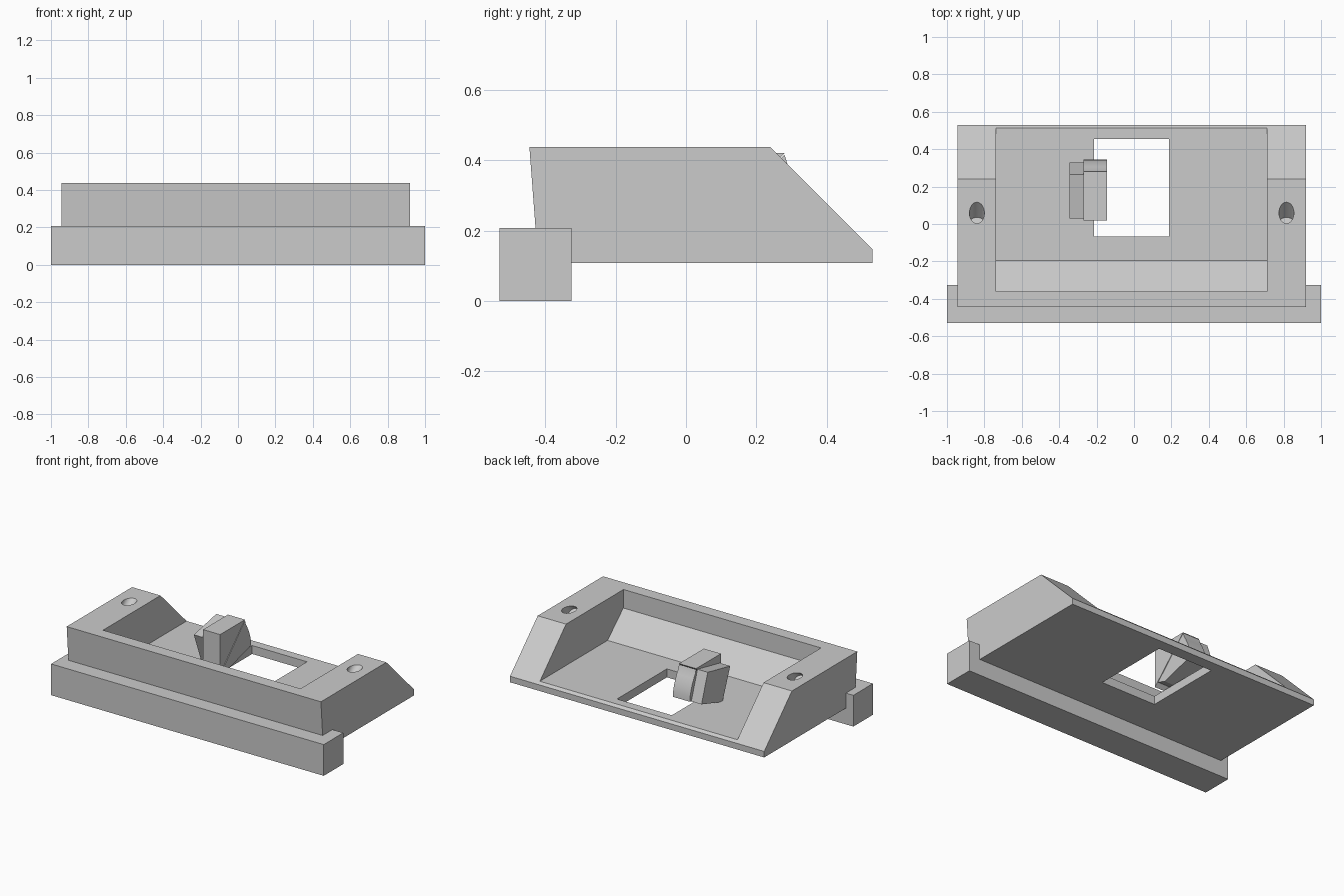
import bpy, bmesh, math

if "Cube" in bpy.data.objects:
    bpy.data.objects.remove(bpy.data.objects["Cube"])

grey = bpy.data.materials.new("light grey plastic")
grey.diffuse_color = (0.6, 0.6, 0.6, 1)
grey.use_nodes = True
grey.node_tree.nodes["Principled BSDF"].inputs["Base Color"].default_value = grey.diffuse_color


def prism(name, x0, x1, profile):
    """Extrude a side profile of (y, z) points from x0 to x1."""
    bm = bmesh.new()
    face = bm.faces.new([bm.verts.new((x0, y, z)) for y, z in profile])
    ext = bmesh.ops.extrude_face_region(bm, geom=[face])
    moved = [v for v in ext["geom"] if isinstance(v, bmesh.types.BMVert)]
    bmesh.ops.translate(bm, verts=moved, vec=(x1 - x0, 0, 0))
    bmesh.ops.recalc_face_normals(bm, faces=bm.faces)
    mesh = bpy.data.meshes.new(name)
    bm.to_mesh(mesh)
    bm.free()
    mesh.materials.append(grey)
    ob = bpy.data.objects.new(name, mesh)
    bpy.context.collection.objects.link(ob)
    return ob


def box(name, x0, x1, y0, y1, z0, z1):
    return prism(name, x0, x1, [(y0, z0), (y1, z0), (y1, z1), (y0, z1)])


def cut(target, cutter):
    """Subtract the cutter from the target, then delete the cutter."""
    mod = target.modifiers.new("cut", 'BOOLEAN')
    mod.operation = 'DIFFERENCE'
    mod.solver = 'EXACT'
    mod.object = cutter
    bpy.context.view_layer.objects.active = target
    bpy.ops.object.modifier_apply(modifier=mod.name)
    bpy.data.objects.remove(cutter)


# Front rail
box("front_rail", -1, 1, -0.53, -0.325, 0, 0.207)

# Housing with sloped back
housing = prism("housing", -0.945, 0.92, [
    (-0.42, 0.107), (0.53, 0.107), (0.53, 0.147), (0.24, 0.437), (-0.445, 0.437)])

# Open pocket with a sloped inner front wall
cut(housing, prism("pocket_cutter", -0.737, 0.712, [
    (-0.365, 0.6), (-0.36, 0.315), (-0.195, 0.163), (0.65, 0.163), (0.65, 0.6)]))

# Window through the floor
cut(housing, box("window_cutter", -0.215, 0.188, -0.068, 0.455, 0, 0.3))

# Slanted blind screw holes
for x in (-0.84, 0.815):
    length = 0.3
    s = length / 2 * math.sqrt(0.5)
    bpy.ops.mesh.primitive_cylinder_add(
        vertices=32, radius=0.04, depth=length,
        location=(x, 0.007 + s, 0.384 + s), rotation=(-math.pi / 4, 0, 0))
    cut(housing, bpy.context.object)

bpy.ops.object.select_all(action='DESELECT')
housing.select_set(True)
bpy.context.view_layer.objects.active = housing
bpy.ops.object.shade_smooth_by_angle(angle=math.radians(25))

# Tilted side block of the latch
prism("latch_block", -0.345, -0.27, [
    (0.11, 0.155), (0.33, 0.222), (0.265, 0.41), (0.03, 0.362)])

# Latch front wedge, and rear arm behind a thin diagonal slit
prism("latch_wedge", -0.27, -0.145, [(0.02, 0.16), (0.28, 0.42), (0.02, 0.42)])
arm = prism("latch_arm", -0.27, -0.145, [
    (0.05, 0.18), (0.11, 0.16), (0.345, 0.225), (0.342, 0.26), (0.333, 0.295),
    (0.32, 0.33), (0.304, 0.362), (0.288, 0.39), (0.28, 0.415)])
bpy.ops.object.select_all(action='DESELECT')
arm.select_set(True)
bpy.context.view_layer.objects.active = arm
bpy.ops.object.shade_smooth_by_angle(angle=math.radians(25))
